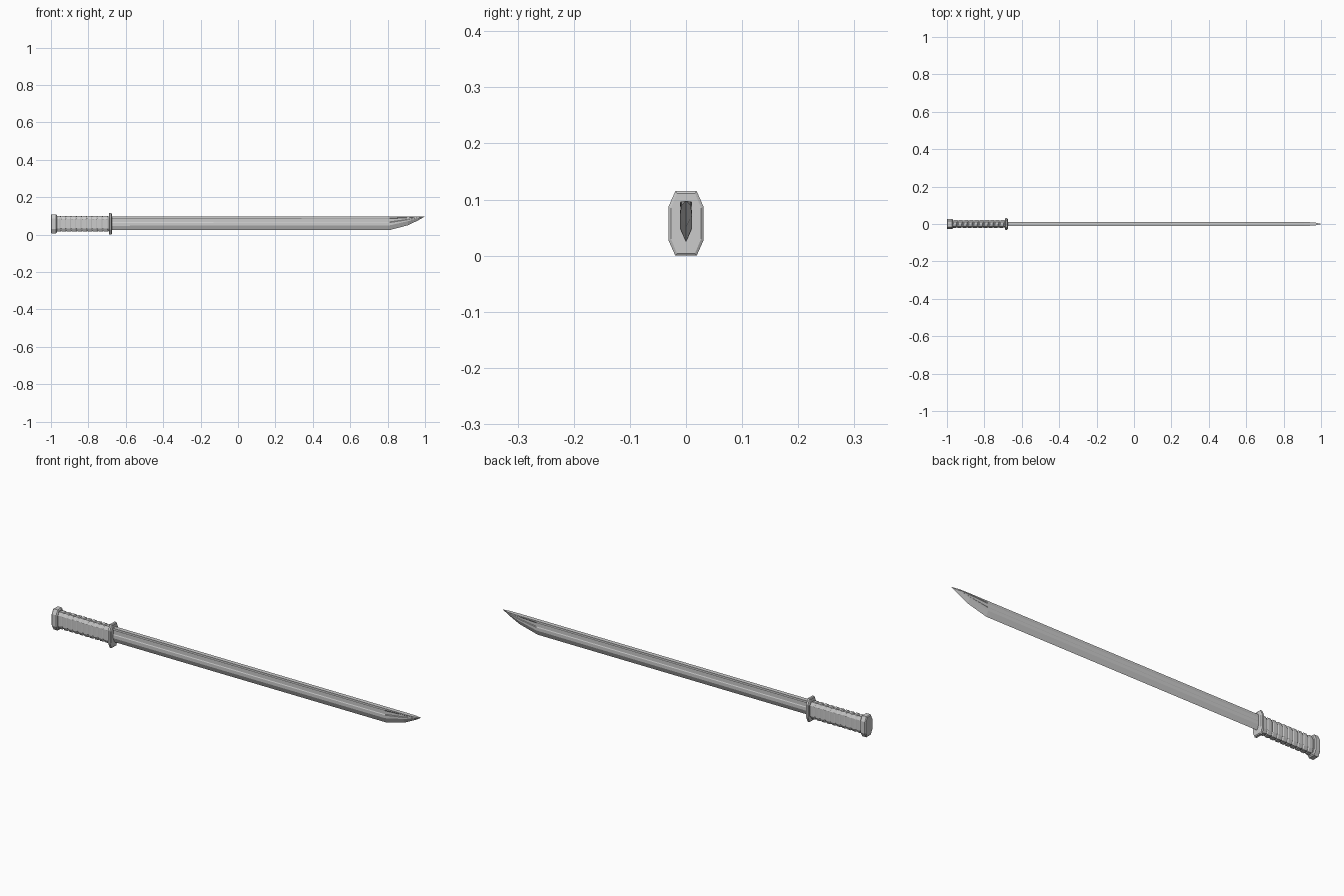
import bpy, bmesh

if "Cube" in bpy.data.objects:
    bpy.data.objects.remove(bpy.data.objects["Cube"])

CZ = 0.0575  # height of the hilt axis


def loft(name, rings, smooth=None):
    """Skin a list of equal-length closed point rings and cap both ends."""
    bm = bmesh.new()
    loops = [[bm.verts.new(p) for p in ring] for ring in rings]
    n = len(loops[0])
    for a, b in zip(loops, loops[1:]):
        for i in range(n):
            j = (i + 1) % n
            bm.faces.new((a[i], a[j], b[j], b[i]))
    bm.faces.new(loops[0][::-1])
    bm.faces.new(loops[-1])
    bmesh.ops.recalc_face_normals(bm, faces=bm.faces)
    mesh = bpy.data.meshes.new(name)
    bm.to_mesh(mesh)
    bm.free()
    obj = bpy.data.objects.new(name, mesh)
    bpy.context.collection.objects.link(obj)
    return obj


def octagon(x, hy, hz, cy, cz, slant=0.0):
    """Elongated octagon across x; cy, cz are the corner cuts."""
    pts = [(hy, hz - cz), (hy - cy, hz), (cy - hy, hz), (-hy, hz - cz),
           (-hy, cz - hz), (cy - hy, -hz), (hy - cy, -hz), (hy, cz - hz)]
    return [(x + slant * y / hy, y, CZ + z) for y, z in pts]


def blade_section(x, w, top, shoulder, edge, depth):
    """Single-edged blade section with a shallow fuller on each side."""
    def h(t):
        return shoulder + (top - shoulder) * t
    side = [(w, top), (w, h(.84)), (w - depth, h(.76)),
            (w - depth, h(.40)), (w, h(.32)), (w, shoulder)]
    pts = side + [(0, edge)] + [(-y, z) for y, z in reversed(side)]
    return [(x, y, z) for y, z in pts]


# Blade with fuller and clipped, upswept tip
loft("blade", [
    blade_section(-0.685, .0105, .096, .047, .024, .002),
    blade_section(0.81, .0105, .096, .049, .024, .002),
    blade_section(0.91, .0105, .096, .072, .050, .002),
    blade_section(0.965, .0085, .0965, .089, .077, .0003),
    blade_section(1.0, .0004, .0975, .0972, .097, 0),
])

# Guard plate with bevelled rims
loft("guard", [
    octagon(-.691, .027, .0535, .011, .026),
    octagon(-.688, .031, .0575, .012, .027),
    octagon(-.678, .031, .0575, .012, .027),
    octagon(-.675, .027, .0535, .011, .026),
])

# Grip core and slanted cord wraps
loft("grip_core", [octagon(x, .0175, .038, .008, .014)
                   for x in (-.985, -.685)])
BANDS = 10
START, END = -.972, -.692
STEP = (END - START) / BANDS
rings = []
for i in range(BANDS):
    x0 = START + i * STEP
    for t, s in ((.04, .91), (.2, 1), (.8, 1), (.96, .91)):
        rings.append(octagon(x0 + t * STEP, .0205 * s, .0415 * s,
                             .009 * s, .016 * s, .004))
loft("grip_wrap", rings)

# Pommel cap
loft("pommel", [
    octagon(-1.0, .025, .047, .011, .021),
    octagon(-.996, .028, .051, .012, .022),
    octagon(-.974, .028, .051, .012, .022),
    octagon(-.969, .024, .046, .011, .021),
])
